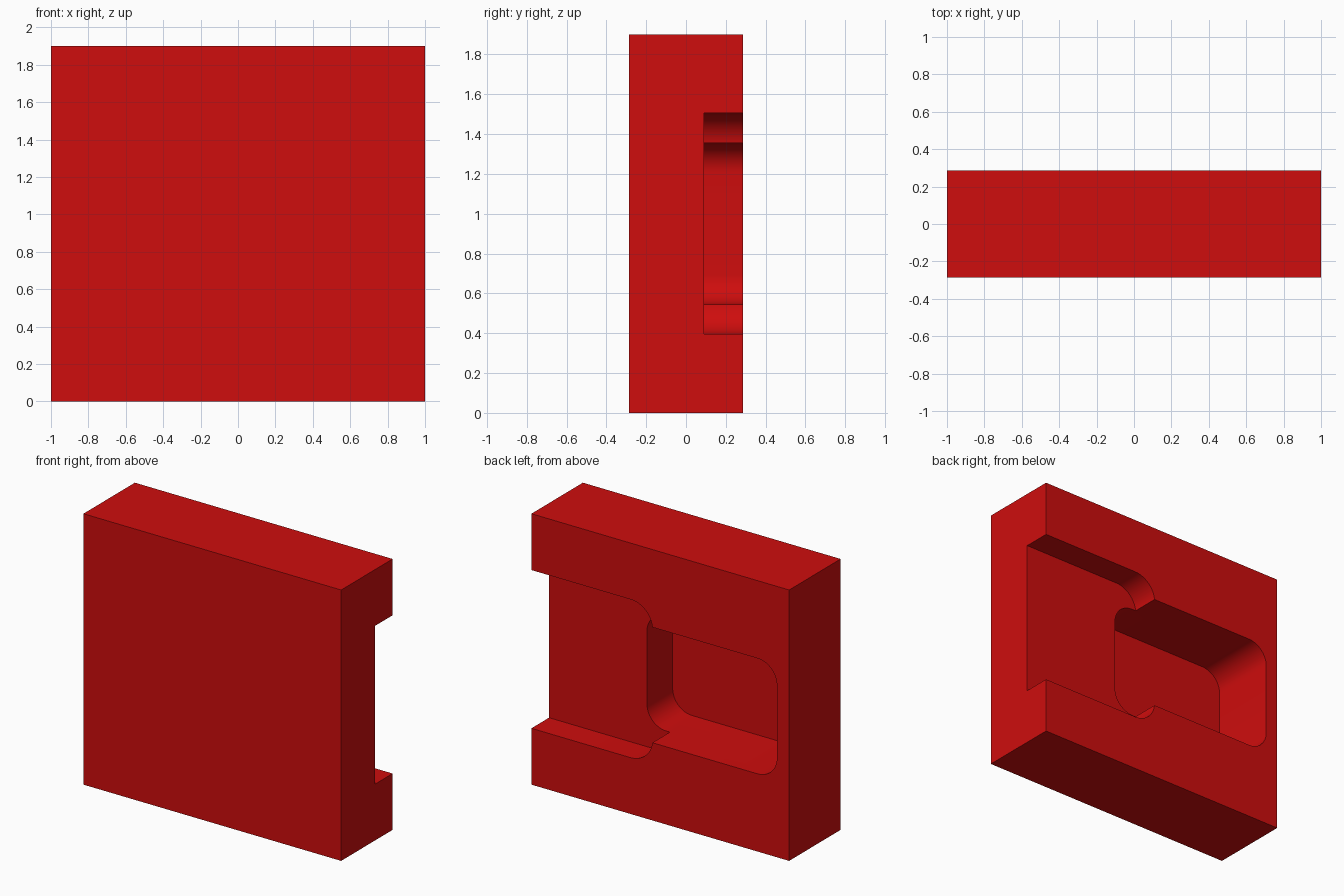
import bpy, bmesh, math

# Remove the default cube
cube = bpy.data.objects.get("Cube")
if cube:
    bpy.data.objects.remove(cube, do_unlink=True)

# Single red material
red = bpy.data.materials.new("red")
red.use_nodes = True
colour = (0.62, 0.004, 0.004, 1)
red.diffuse_color = colour
red.node_tree.nodes["Principled BSDF"].inputs["Base Color"].default_value = colour


def prism(name, outline, y0, y1):
    """Extrude an (x, z) outline from y0 to y1."""
    bm = bmesh.new()
    face = bm.faces.new([bm.verts.new((x, y0, z)) for x, z in outline])
    ext = bmesh.ops.extrude_face_region(bm, geom=[face])
    verts = [g for g in ext["geom"] if isinstance(g, bmesh.types.BMVert)]
    bmesh.ops.translate(bm, verts=verts, vec=(0, y1 - y0, 0))
    bmesh.ops.recalc_face_normals(bm, faces=bm.faces)
    mesh = bpy.data.meshes.new(name)
    bm.to_mesh(mesh)
    bm.free()
    mesh.materials.append(red)
    obj = bpy.data.objects.new(name, mesh)
    bpy.context.collection.objects.link(obj)
    return obj


def rounded(x0, x1, z0, z1, r_left, r_right, steps=12):
    """Rectangle outline with a corner radius for each end (0 = square)."""
    points = []
    for x, z, r, sx, sz, start in (
            (x0, z0, r_left, 1, 1, 180), (x1, z0, r_right, -1, 1, 270),
            (x1, z1, r_right, -1, -1, 0), (x0, z1, r_left, 1, -1, 90)):
        if r == 0:
            points.append((x, z))
            continue
        for i in range(steps + 1):
            a = math.radians(start + 90 * i / steps)
            points.append((x + sx * r + r * math.cos(a),
                           z + sz * r + r * math.sin(a)))
    return points


# Solid block
block = prism("block", rounded(-1, 1, 0, 1.9, 0, 0), -0.285, 0.285)

# Shallow slot open on the +x end, then the deeper rounded pocket
slot = prism("slot_cutter", rounded(0.06, 1.2, 0.395, 1.505, 0.17, 0), 0.09, 0.5)
pocket = prism("pocket_cutter", rounded(-0.905, 0.24, 0.545, 1.355, 0.15, 0.15), -0.195, 0.45)

bpy.context.view_layer.objects.active = block
for cutter in (slot, pocket):
    cutter.hide_render = True
    mod = block.modifiers.new(cutter.name, "BOOLEAN")
    mod.operation = "DIFFERENCE"
    mod.solver = "EXACT"
    mod.object = cutter
    bpy.ops.object.modifier_apply(modifier=mod.name)
    bpy.data.objects.remove(cutter, do_unlink=True)

# Smooth the rounded walls, keep the other edges crisp
bpy.ops.object.select_all(action="DESELECT")
block.select_set(True)
bpy.ops.object.shade_smooth_by_angle(angle=math.radians(30))
